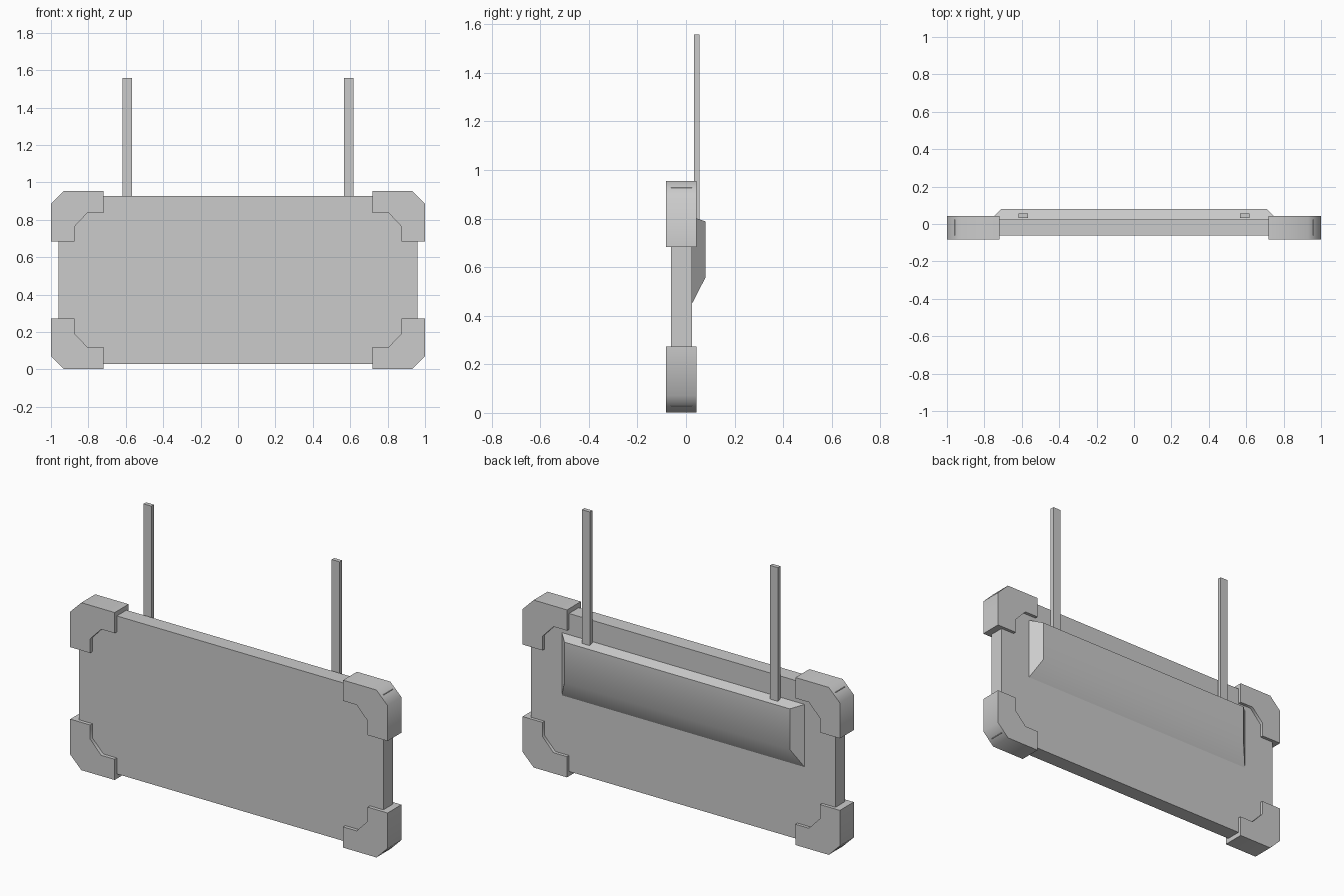
import bpy, bmesh, math

if "Cube" in bpy.data.objects:
    bpy.data.objects.remove(bpy.data.objects["Cube"])


def make_object(name, bm, location=(0, 0, 0), smooth=None, mirror=None):
    bmesh.ops.recalc_face_normals(bm, faces=bm.faces)
    mesh = bpy.data.meshes.new(name)
    bm.to_mesh(mesh)
    bm.free()
    obj = bpy.data.objects.new(name, mesh)
    obj.location = location
    bpy.context.collection.objects.link(obj)
    if smooth:
        bpy.ops.object.select_all(action='DESELECT')
        obj.select_set(True)
        bpy.context.view_layer.objects.active = obj
        bpy.ops.object.shade_smooth_by_angle(angle=math.radians(smooth))
    if mirror:
        mod = obj.modifiers.new("Mirror", 'MIRROR')
        mod.use_axis = mirror
        mod.use_mirror_merge = False
    return obj


def loft(rings):
    """Solid between two matching rings of points."""
    bm = bmesh.new()
    a, b = [[bm.verts.new(p) for p in ring] for ring in rings]
    bm.faces.new(a)
    bm.faces.new(b)
    n = len(a)
    for i in range(n):
        j = (i + 1) % n
        bm.faces.new((a[i], a[j], b[j], b[i]))
    return bm


def box(x0, x1, y0, y1, z0, z1):
    return loft([[(x0, y, z0), (x1, y, z0), (x1, y, z1), (x0, y, z1)]
                 for y in (y0, y1)])


MID_Z = 0.478

# Flat screen panel
make_object("panel", box(-0.96, 0.96, -0.062, 0.025, 0.028, 0.928))

# Chamfered corner guards, mirrored to all four corners
profile = [(0.72, 0.955), (0.93, 0.955), (1.0, 0.885), (1.0, 0.683),
           (0.875, 0.683), (0.875, 0.763), (0.805, 0.837), (0.72, 0.837)]
guard = loft([[(x, y, z - MID_Z) for x, z in profile] for y in (-0.082, 0.043)])
make_object("corner_guards", guard, (0, 0, MID_Z), 50, (True, False, True))

# Rear housing with tapered ends and sloping underside
side = [(0.025, 0.807, 0.765), (0.08, 0.788, 0.71),
        (0.08, 0.557, 0.71), (0.025, 0.45, 0.765)]
housing = loft([[(s * x, y, z) for y, z, x in side] for s in (-1, 1)])
make_object("rear_housing", housing, smooth=30)

# Hanging bars rising out of the housing
bars = box(0.568, 0.618, 0.032, 0.055, 0.78, 1.558)
make_object("hanging_bars", bars, mirror=(True, False, False))
